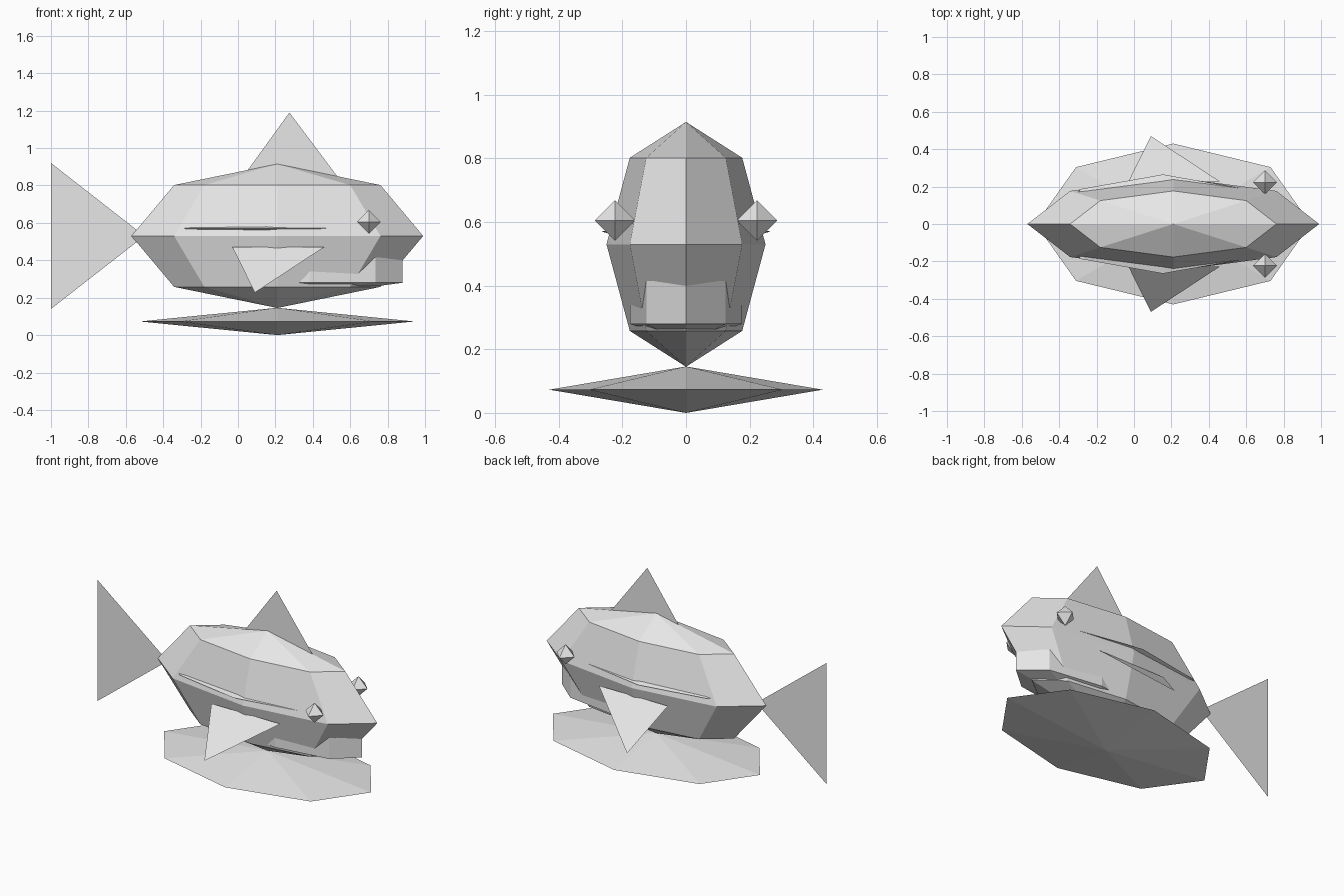
import bpy
import bmesh
from math import sin, cos, pi

cube = bpy.data.objects.get("Cube")
if cube:
    bpy.data.objects.remove(cube, do_unlink=True)

# One plain grey for the whole fish
grey = bpy.data.materials.new("light_grey")
grey.use_nodes = True
grey.diffuse_color = (0.8, 0.8, 0.8, 1)
for node in grey.node_tree.nodes:
    if node.type == 'BSDF_PRINCIPLED':
        node.inputs["Base Color"].default_value = (0.8, 0.8, 0.8, 1)


def finish(name, bm):
    mesh = bpy.data.meshes.new(name)
    bm.to_mesh(mesh)
    bm.free()
    mesh.materials.append(grey)
    obj = bpy.data.objects.new(name, mesh)
    bpy.context.collection.objects.link(obj)
    return obj


def faceted_ball(name, center, radii, sides, bands):
    """Low-poly ellipsoid with the given sides and latitude bands."""
    bm = bmesh.new()

    def point(theta, phi):
        unit = (sin(theta) * cos(phi), sin(theta) * sin(phi), cos(theta))
        return bm.verts.new([c + r * u for c, r, u in zip(center, radii, unit)])

    top, bottom = point(0, 0), point(pi, 0)
    rings = [[point(pi * b / bands, 2 * pi * s / sides) for s in range(sides)]
             for b in range(1, bands)]
    for i in range(sides):
        j = (i + 1) % sides
        bm.faces.new((top, rings[0][i], rings[0][j]))
        bm.faces.new((bottom, rings[-1][j], rings[-1][i]))
        for upper, lower in zip(rings, rings[1:]):
            bm.faces.new((upper[i], lower[i], lower[j], upper[j]))
    bmesh.ops.recalc_face_normals(bm, faces=bm.faces)
    return finish(name, bm)


def fin(name, corners):
    """Flat triangular fin."""
    bm = bmesh.new()
    bm.faces.new([bm.verts.new(c) for c in corners])
    return finish(name, bm)


# Body, stand, mouth and the thin side ridge that pokes out of both flanks
faceted_ball("body", (0.21, 0, 0.53), (0.78, 0.25, 0.385), 8, 4)
faceted_ball("stand", (0.21, 0, 0.073), (0.735, 0.43, 0.073), 8, 2)
faceted_ball("mouth", (0.385, 0, 0.347), (0.572, 0.203, 0.134), 8, 3)
faceted_ball("side_ridge", (0.155, 0, 0.57), (0.62, 0.265, 0.07), 8, 2)

# Tail and back fins in the middle plane
fin("tail_fin", [(-1, 0, 0.92), (-1, 0, 0.14), (-0.5, 0, 0.53)])
fin("back_fin", [(0.275, 0, 1.19), (0, 0, 0.81), (0.56, 0, 0.81)])

# Paired eyes and side fins
for side, label in ((-1, "front"), (1, "back")):
    faceted_ball(label + "_eye", (0.7, side * 0.223, 0.605), (0.064,) * 3, 4, 2)
    corners = [(-0.03, side * 0.227, 0.47), (0.09, side * 0.47, 0.227),
               (0.46, side * 0.227, 0.47)]
    fin(label + "_side_fin", corners[::-side])
